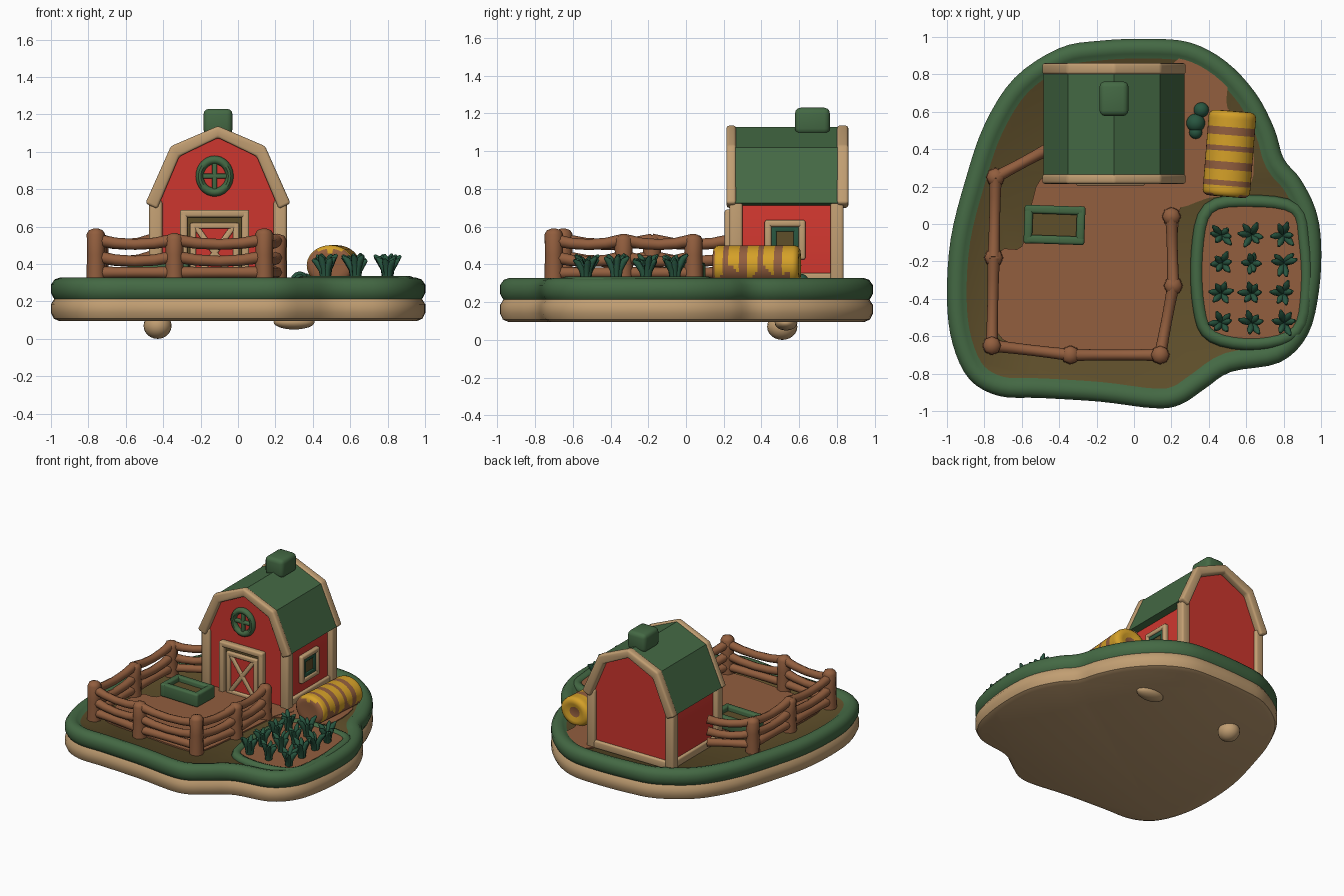
import bpy, bmesh, math, random
from mathutils import Vector, Matrix

if "Cube" in bpy.data.objects:
    bpy.data.objects.remove(bpy.data.objects["Cube"])

random.seed(4)


def material(name, rgb):
    m = bpy.data.materials.new(name)
    m.diffuse_color = [((c / 255 + 0.055) / 1.055) ** 2.4 for c in rgb] + [1]
    m.use_nodes = True
    m.node_tree.nodes["Principled BSDF"].inputs["Base Color"].default_value = m.diffuse_color
    return m


GREEN = material("roof green", (68, 105, 68))
RED = material("barn red", (205, 54, 46))
TAN = material("trim tan", (193, 158, 114))
BROWN = material("wood brown", (146, 94, 62))
YELLOW = material("straw yellow", (212, 160, 40))
OLIVE = material("olive soil", (94, 78, 42))
LEAF = material("leaf green", (40, 86, 64))


def finish(bm, name, *mats, angle=40):
    bmesh.ops.recalc_face_normals(bm, faces=bm.faces)
    me = bpy.data.meshes.new(name)
    bm.to_mesh(me)
    bm.free()
    for m in mats:
        me.materials.append(m)
    me.shade_smooth()
    me.set_sharp_from_angle(angle=math.radians(angle))
    ob = bpy.data.objects.new(name, me)
    bpy.context.collection.objects.link(ob)
    return ob


def round_edges(bm, r):
    if r:
        edges = [e for e in bm.edges if e.calc_face_angle(0) > 0.6]
        bmesh.ops.bevel(bm, geom=edges, offset=r, segments=3, profile=0.5, affect='EDGES')


def box(name, c, size, mat, r=0.012, rot=None):
    bm = bmesh.new()
    bmesh.ops.create_cube(bm, size=1)
    bmesh.ops.scale(bm, vec=size, verts=bm.verts)
    round_edges(bm, r)
    m = Matrix.Translation(c) @ (rot or Matrix.Identity(4))
    bmesh.ops.transform(bm, matrix=m, verts=bm.verts)
    return finish(bm, name, mat)


def prism(name, pts, vec, mat, r=0.0):
    bm = bmesh.new()
    f = bm.faces.new([bm.verts.new(p) for p in pts])
    ext = bmesh.ops.extrude_face_region(bm, geom=[f])["geom"]
    bmesh.ops.translate(bm, vec=vec, verts=[v for v in ext if isinstance(v, bmesh.types.BMVert)])
    bmesh.ops.recalc_face_normals(bm, faces=bm.faces)
    round_edges(bm, r)
    return finish(bm, name, mat)


def tubes(name, splines, mat, cyclic=False):
    cu = bpy.data.curves.new(name, 'CURVE')
    cu.dimensions = '3D'
    cu.bevel_depth = 1
    cu.bevel_resolution = 2
    cu.use_fill_caps = True
    for pts, radii in splines:
        s = cu.splines.new('POLY')
        s.points.add(len(pts) - 1)
        s.use_cyclic_u = cyclic
        for q, p, rad in zip(s.points, pts, radii):
            q.co = (*p, 1)
            q.radius = rad
    tmp = bpy.data.objects.new(name + "_path", cu)
    bpy.context.collection.objects.link(tmp)
    dg = bpy.context.evaluated_depsgraph_get()
    bm = bmesh.new()
    bm.from_mesh(tmp.evaluated_get(dg).to_mesh())
    bpy.data.objects.remove(tmp)
    bmesh.ops.remove_doubles(bm, verts=bm.verts, dist=0.0003)
    return finish(bm, name, mat, angle=60)


def smooth_loop(pts, n=4):
    out, k = [], len(pts)
    for i in range(k):
        a, b, c, d = (Vector(pts[(i + j - 1) % k]) for j in range(4))
        for t in (j / n for j in range(n)):
            out.append(0.5 * (2 * b + (c - a) * t + (2 * a - 5 * b + 4 * c - d) * t * t
                              + (3 * b - a - 3 * c + d) * t ** 3))
    return out


def patch(name, pts, z0, z1, mat):
    return prism(name, [(p.x, p.y, z0) for p in smooth_loop(pts)], (0, 0, z1 - z0), mat)


# Island base: rounded tan slab with a green rim and an olive floor
outline = smooth_loop([
    (.08, .99), (.3, .97), (.49, .87), (.65, .70), (.75, .51), (.80, .35), (.89, .24), (.97, .08),
    (1, -.1), (.99, -.35), (.93, -.59), (.78, -.74), (.52, -.79), (.38, -.88), (.25, -.965), (.11, -.985),
    (-.18, -.95), (-.5, -.93), (-.72, -.92), (-.88, -.83), (-.97, -.64), (-1, -.4), (-.98, -.08),
    (-.9, .24), (-.8, .53), (-.64, .78), (-.4, .94), (-.18, .98)])
rings = [(.045, .095), (.015, .108), (0, .14), (0, .185), (.018, .213), (.012, .222), (.0, .245),
         (.0, .29), (.02, .318), (.05, .328), (.08, .32), (.105, .30)]
bm = bmesh.new()
loops, n = [], len(outline)
for inset, z in rings:
    ring = []
    for i, p in enumerate(outline):
        t = (outline[(i + 1) % n] - outline[i - 1]).normalized()
        ring.append(bm.verts.new((p.x + t.y * inset, p.y - t.x * inset, z)))
    loops.append(ring)
for k in range(len(rings) - 1):
    for i in range(n):
        j = (i + 1) % n
        bm.faces.new((loops[k][i], loops[k][j], loops[k + 1][j], loops[k + 1][i])).material_index = int(k >= 4)
bm.faces.new(loops[0]).material_index = 0
bm.faces.new(loops[-1]).material_index = 2
finish(bm, "island_base", TAN, GREEN, OLIVE)

# Feet under the base
for name, c, s in (("foot_left", (-.43, .51, .07), (.075, .08, .07)), ("foot_right", (.30, .53, .09), (.11, .06, .04))):
    bm = bmesh.new()
    bmesh.ops.create_uvsphere(bm, u_segments=20, v_segments=12, radius=1)
    bmesh.ops.transform(bm, matrix=Matrix.Translation(c) @ Matrix.Diagonal((*s, 1)), verts=bm.verts)
    finish(bm, name, TAN)

# Dirt patches
patch("pen_dirt", [(-.72, -.15), (-.6, -.12), (-.55, .1), (-.45, .27), (0, .3), (.3, .25), (.25, .1), (.22, -.2),
                   (.17, -.62), (.08, -.71), (-.35, -.68), (-.7, -.62), (-.75, -.4)], .29, .31, BROWN)
patch("yard_dirt", [(.2, .85), (.42, .87), (.5, .78), (.5, .62), (.62, .5), (.62, .2), (.4, .14), (.2, .1), (.2, .4)],
      .29, .307, BROWN)

# Garden bed with a green border
bed = [(.40, .08), (.62, .12), (.86, .08), (.91, -.1), (.92, -.35), (.87, -.57), (.66, -.64), (.42, -.6),
       (.35, -.45), (.34, -.15)]
patch("garden_soil", bed, .28, .318, BROWN)
edge = [(p.x, p.y, .30) for p in smooth_loop(bed)]
tubes("garden_border", [(edge, [.035] * len(edge))], GREEN, cyclic=True)

# Crops: tufts of leaves in a grid of rows
leaves = []
for gx in (.47, .63, .80):
    for gy in (-.06, -.21, -.37, -.53):
        for k in range(6):
            a = k * math.tau / 6 + random.uniform(-.3, .3)
            d = random.uniform(.045, .075)
            h = random.uniform(.11, .145)
            pts = [(gx + math.cos(a) * d * f, gy + math.sin(a) * d * f, .31 + h * g)
                   for f, g in ((.15, 0), (.3, .5), (.65, .85), (1, 1))]
            leaves.append((pts, (.016, .017, .018, .007)))
tubes("crop_leaves", leaves, LEAF)

# Fence: posts and sagging rails
posts = [(-.74, .25, .56), (-.75, -.18, .555), (-.76, -.65, .59), (-.34, -.70, .565), (.14, -.70, .59),
         (.21, -.33, .56), (.20, .04, .56)]
tubes("fence_posts", [([(x, y, .29), (x, y, .45), (x, y, t - .03), (x, y, t - .01), (x, y, t)],
                       (.052, .047, .049, .038, .012)) for x, y, t in posts], BROWN)
rails = []
path = [(-.46, .40, .56)] + posts
for a, b in zip(path, path[1:]):
    for z in (.53, .44, .355):
        pts = [(a[0] + (b[0] - a[0]) * t, a[1] + (b[1] - a[1]) * t, z - .1 * t * (1 - t) * (z > .4))
               for t in (0, .25, .5, .75, 1)]
        rails.append((pts, (.033, .03, .029, .03, .033)))
tubes("fence_rails", rails, BROWN)

# Trough
turn = Matrix.Rotation(math.radians(-2), 4, 'Z')
for sy in (-1, 1):
    box("trough_long_side", (-.425, -.005 + sy * .08, .36), (.32, .045, .1), GREEN, .014, turn)
for sx in (-1, 1):
    box("trough_end", (-.425 + sx * .14, -.005, .36), (.045, .2, .1), GREEN, .014, turn)
box("trough_feed", (-.425, -.005, .345), (.26, .15, .06), OLIVE, 0, turn)

# Barn walls and gambrel roof
CX = -.107


def gable(pts, y):
    return [(CX - x, y, z) for x, z in pts] + [(CX + x, y, z) for x, z in reversed(pts) if x]


def arch(outer, inner, y):
    return gable(outer, y) + gable(inner, y)[::-1]


prism("barn_walls", gable([(.33, .29), (.33, .75), (.22, 1.0), (0, 1.09)], .25), (0, .56, 0), RED)
prism("barn_roof", arch([(.378, .725), (.247, 1.02), (0, 1.128)], [(.32, .71), (.21, .98), (0, 1.075)], .24),
      (0, .59, 0), GREEN)
for name, y, d in (("front_gable_trim", .215, .05), ("back_gable_trim", .80, .06)):
    prism(name, arch([(.388, .725), (.252, 1.03), (0, 1.138)], [(.325, .695), (.207, .975), (0, 1.075)], y),
          (0, d, 0), TAN, .014)
for sx in (-1, 1):
    for y in (.265, .80):
        box("corner_post", (CX + sx * .333, y, .515), (.07, .07, .45), TAN, .015)
    box("side_sill", (CX + sx * .325, .53, .325), (.05, .54, .06), TAN)
box("back_sill", (CX, .805, .325), (.66, .05, .06), TAN)
box("roof_vent", (CX, .67, 1.16), (.155, .185, .14), GREEN, .03)

# Round loft window
bm = bmesh.new()
for i in range(32):
    for j in range(10):
        a, b = i * math.tau / 32, j * math.tau / 10
        r = .08 + .021 * math.cos(b)
        bm.verts.new((CX - .018 + r * math.cos(a), .243 + .025 * math.sin(b), .87 + r * 1.08 * math.sin(a)))
bm.verts.ensure_lookup_table()
for i in range(32):
    for j in range(10):
        bm.faces.new([bm.verts[(i + p) % 32 * 10 + (j + q) % 10] for p, q in ((0, 0), (1, 0), (1, 1), (0, 1))])
finish(bm, "loft_window_ring", GREEN)
box("loft_window_bar", (CX - .018, .243, .87), (.16, .03, .026), GREEN, .008)
box("loft_window_bar", (CX - .018, .243, .87), (.026, .03, .16), GREEN, .008)

# Barn door: frame, dark reveal, red panel and cross braces
DX = -.125
box("door_reveal", (DX, .247, .48), (.32, .012, .36), OLIVE, 0)
box("door_panel", (DX, .243, .455), (.23, .018, .31), RED, 0)
for sx in (-1, 1):
    box("door_jamb", (DX + sx * .165, .23, .49), (.04, .05, .39), TAN)
    box("door_stile", (DX + sx * .115, .235, .46), (.032, .035, .32), TAN, .008)
    box("door_brace", (DX, .235, .46), (.03, .03, .36), TAN, .008, Matrix.Rotation(sx * .62, 4, 'Y'))
box("door_lintel", (DX, .23, .67), (.37, .05, .04), TAN)
for z in (.315, .605):
    box("door_rail", (DX, .235, z), (.25, .035, .032), TAN, .008)

# Side window
WX = CX + .335
box("side_window_pane", (WX, .525, .53), (.012, .17, .16), OLIVE, 0)
for s in (-1, 1):
    box("side_window_frame", (WX, .525 + s * .09, .53), (.05, .036, .21), TAN)
    box("side_window_frame", (WX, .525, .53 + s * .087), (.05, .21, .036), TAN)
    box("side_window_sash", (WX, .525 + s * .06, .53), (.03, .03, .14), LEAF, .006)
    box("side_window_sash", (WX, .525, .53 + s * .058), (.03, .15, .03), LEAF, .006)

# Hay bale: round, lying along y, straw bands over a brown core
bm = bmesh.new()
prof = [(-.228, .05), (-.23, .075), (-.228, .105), (-.215, .122)] + [(-.20 + i * .4 / 28, .127) for i in range(29)]
prof += [(.215, .122), (.228, .105), (.23, .075), (.218, .045)]
rows = [[bm.verts.new((r * math.cos(k * math.tau / 40), y, r * math.sin(k * math.tau / 40) * .85)) for k in range(40)]
        for y, r in prof]
for a, b in zip(rows, rows[1:]):
    for k in range(40):
        f = bm.faces.new((a[k], a[(k + 1) % 40], b[(k + 1) % 40], b[k]))
        c = f.calc_center_median()
        band = (c.y + .23) % .092 < .055
        drip = -.035 + .03 * math.sin(c.y * 37)
        f.material_index = int(c.y > .19 or (c.y > -.215 and band and c.z > drip) or (c.y <= -.215 and c.z > .075))
bm.faces.new(rows[0])
bm.faces.new(rows[-1])
bmesh.ops.transform(bm, matrix=Matrix.Translation((.51, .375, .393)) @ Matrix.Rotation(-.08, 4, 'Z'), verts=bm.verts)
finish(bm, "hay_bale", BROWN, YELLOW)

# Small bush between barn and bale
bm = bmesh.new()
for c, r in (((.33, .54, .31), .05), ((.36, .61, .31), .04), ((.33, .49, .31), .035)):
    bmesh.ops.create_icosphere(bm, subdivisions=3, radius=r, matrix=Matrix.Translation(c))
finish(bm, "bush", LEAF)
